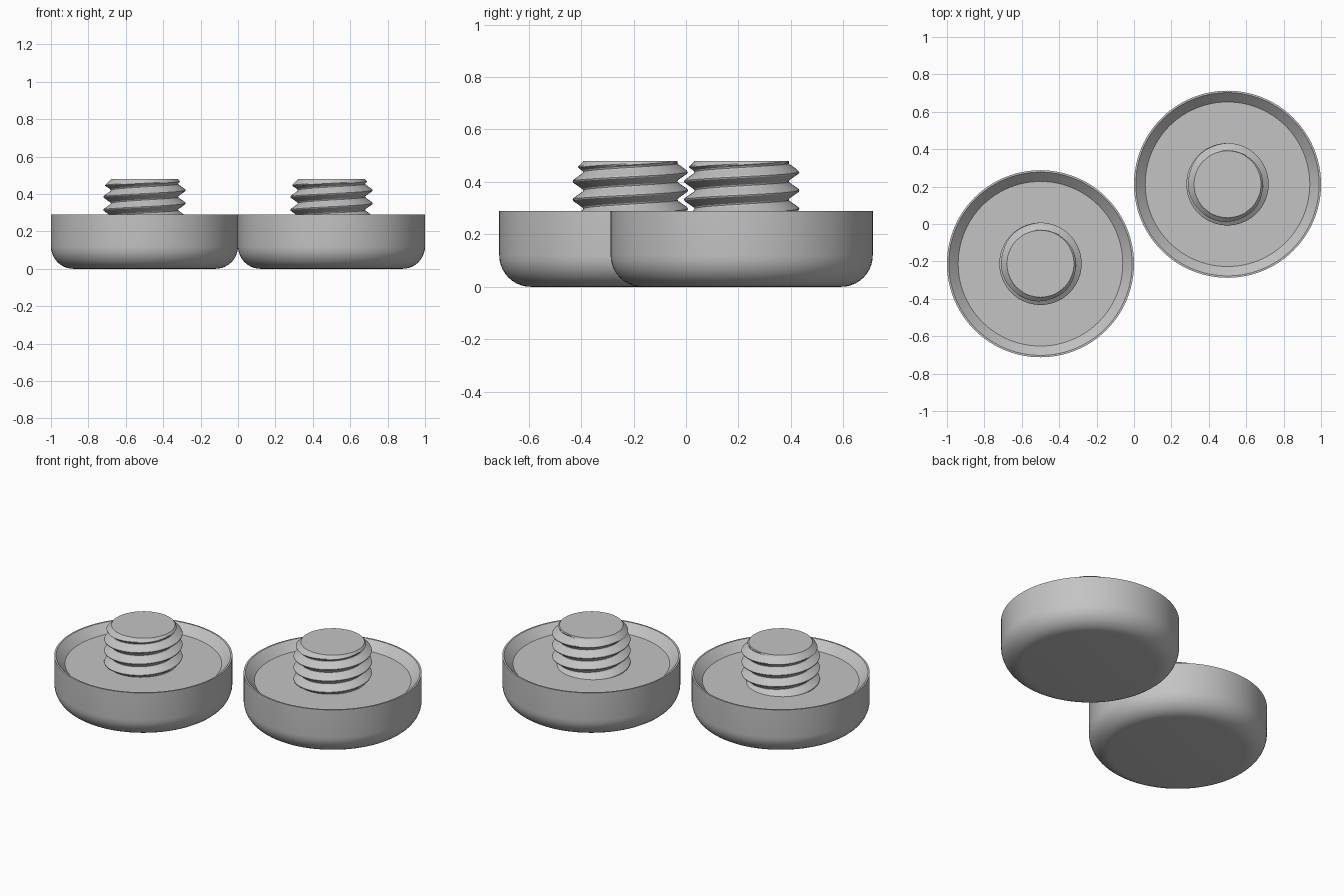
import bpy, bmesh, math
from mathutils import Vector

if "Cube" in bpy.data.objects:
    bpy.data.objects.remove(bpy.data.objects["Cube"])

grey = bpy.data.materials.new("plain_grey")
grey.diffuse_color = (0.55, 0.55, 0.55, 1)
grey.use_nodes = True
grey.node_tree.nodes["Principled BSDF"].inputs["Base Color"].default_value = grey.diffuse_color

FLOOR, TOP = 0.24, 0.48
SEG, ROWS, PITCH = 72, 14, 0.07
ROOT, CREST = 0.18, 0.22


def finish(bm, name, loc):
    bmesh.ops.recalc_face_normals(bm, faces=bm.faces)
    me = bpy.data.meshes.new(name)
    bm.to_mesh(me)
    bm.free()
    me.materials.append(grey)
    ob = bpy.data.objects.new(name, me)
    bpy.context.collection.objects.link(ob)
    ob.location = loc
    bpy.ops.object.select_all(action='DESELECT')
    ob.select_set(True)
    bpy.context.view_layer.objects.active = ob
    bpy.ops.object.shade_smooth_by_angle(angle=math.radians(30))
    return ob


# Round foot: rounded underside, straight wall, shallow dished top
def foot(name, loc):
    f = 0.12
    prof = [(0, 0)]
    for i in range(11):
        a = math.pi / 2 * i / 10
        prof.append((0.5 - f + f * math.sin(a), f - f * math.cos(a)))
    prof += [(0.5, 0.29), (0.49, 0.29), (0.44, FLOOR), (0, FLOOR)]
    bm = bmesh.new()
    vs = [bm.verts.new((r, 0, z)) for r, z in prof]
    es = [bm.edges.new(p) for p in zip(vs, vs[1:])]
    bmesh.ops.spin(bm, geom=vs + es, cent=(0, 0, 0), axis=(0, 0, 1),
                   angle=2 * math.pi, steps=96, use_duplicate=False)
    bmesh.ops.remove_doubles(bm, verts=bm.verts, dist=1e-5)
    return finish(bm, name, loc)


# Thread section: V flanks with narrow flats on crest and root
def thread_radius(phase):
    d = abs((phase + 0.5) % 1 - 0.5) * 2          # 0 at crest, 1 at root
    t = min(max((d - 0.1) / 0.8, 0), 1)
    return CREST + (ROOT - CREST) * t


# Threaded stud: helical grid, chamfered and sliced flat at the top
def stud(name, loc):
    bm = bmesh.new()
    cols = []
    for c in range(SEG + 1):
        a = 2 * math.pi * c / SEG
        col = []
        for k in range(-5 * ROWS, 3 * ROWS):
            z = 0.42 + PITCH * (k / ROWS + c / SEG)
            r = min(thread_radius(k / ROWS), 0.178 + max(0, TOP - z))
            col.append(bm.verts.new((r * math.cos(a), r * math.sin(a), z)))
        cols.append(col)
    for p, q in zip(cols, cols[1:]):
        for k in range(len(p) - 1):
            bm.faces.new((p[k], q[k], q[k + 1], p[k + 1]))
    bmesh.ops.remove_doubles(bm, verts=bm.verts, dist=1e-5)
    for z, n in ((FLOOR - 0.02, -1), (TOP, 1)):
        bmesh.ops.bisect_plane(bm, geom=bm.verts[:] + bm.edges[:] + bm.faces[:],
                               dist=1e-6, plane_co=Vector((0, 0, z)),
                               plane_no=Vector((0, 0, n)), clear_outer=True)
    rims = [e for e in bm.edges if e.is_boundary]
    bmesh.ops.holes_fill(bm, edges=rims, sides=0)
    return finish(bm, name, loc)


for side, s in (("left", -1), ("right", 1)):
    place = (0.5 * s, 0.2125 * s, 0)
    foot(side + "_foot", place)
    stud(side + "_threaded_stud", place)
